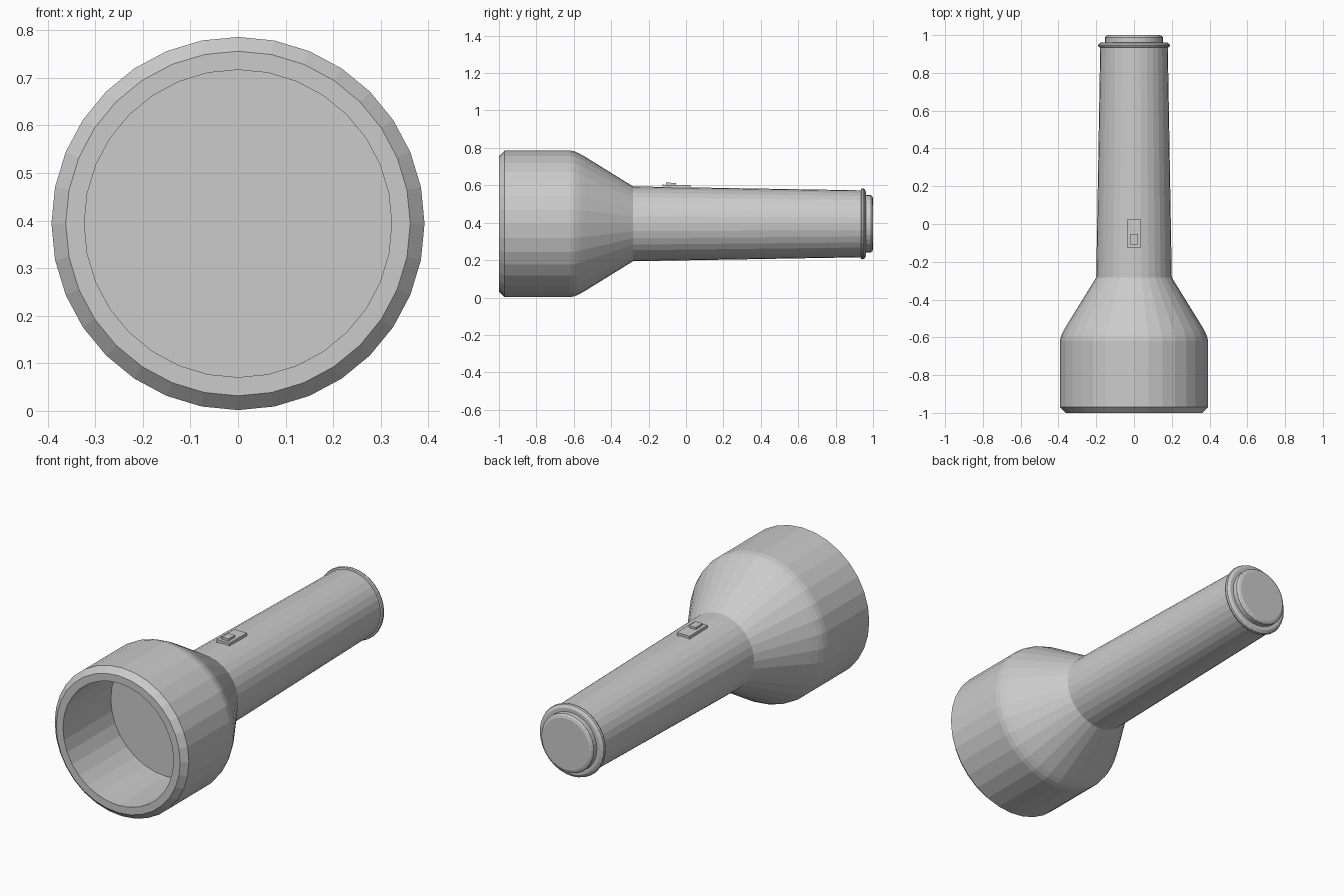
import bpy, bmesh, math

if "Cube" in bpy.data.objects:
    bpy.data.objects.remove(bpy.data.objects["Cube"])

SIDES = 32
AXIS_Z = 0.394


def lathe(name, profile, cap_start=False, cap_end=False):
    """Revolve (y, radius) points about the long axis."""
    bm = bmesh.new()
    rings = []
    for y, r in profile:
        ring = []
        for i in range(SIDES):
            a = 2 * math.pi * i / SIDES
            ring.append(bm.verts.new((r * math.sin(a), y, AXIS_Z + r * math.cos(a))))
        rings.append(ring)
    for a, b in zip(rings, rings[1:]):
        for i in range(SIDES):
            j = (i + 1) % SIDES
            bm.faces.new((a[i], a[j], b[j], b[i]))
    if cap_start:
        bm.faces.new(rings[0])
    if cap_end:
        bm.faces.new(rings[-1])
    bmesh.ops.recalc_face_normals(bm, faces=bm.faces)
    return finish(name, bm)


def box(name, x, y0, y1, z0, z1, tilt=0.0):
    bm = bmesh.new()
    bmesh.ops.create_cube(bm, size=1)
    for v in bm.verts:
        top = z1 if v.co.z > 0 else z0
        v.co = (2 * x * v.co.x, y0 if v.co.y < 0 else y1, top)
        v.co.z -= tilt * (v.co.y - y0)
    return finish(name, bm)


def finish(name, bm):
    mesh = bpy.data.meshes.new(name)
    bm.to_mesh(mesh)
    bm.free()
    obj = bpy.data.objects.new(name, mesh)
    bpy.context.collection.objects.link(obj)
    return obj


# Lamp head: cavity floor, inner wall, rim, barrel, rounded shoulder, cone
lathe("lamp_head", [
    (-0.60, 0.323), (-1.0, 0.323), (-1.0, 0.362), (-0.97, 0.392),
    (-0.62, 0.392), (-0.595, 0.387), (-0.57, 0.376), (-0.54, 0.359),
    (-0.283, 0.2)], cap_start=True)

# Tapered handle with an end flange
lathe("handle", [
    (-0.283, 0.2), (0.935, 0.179), (0.937, 0.187), (0.945, 0.19),
    (0.953, 0.187), (0.962, 0.172)], cap_end=True)

# Tail cap with softened edge
lathe("tail_cap", [
    (0.95, 0.153), (0.988, 0.153), (0.996, 0.147), (1.0, 0.135)],
    cap_start=True, cap_end=True)

# Sliding switch
box("switch_plate", 0.037, -0.125, 0.023, 0.57, 0.603, 0.017)
box("switch_button", 0.02, -0.108, -0.053, 0.59, 0.614, 0.017)
